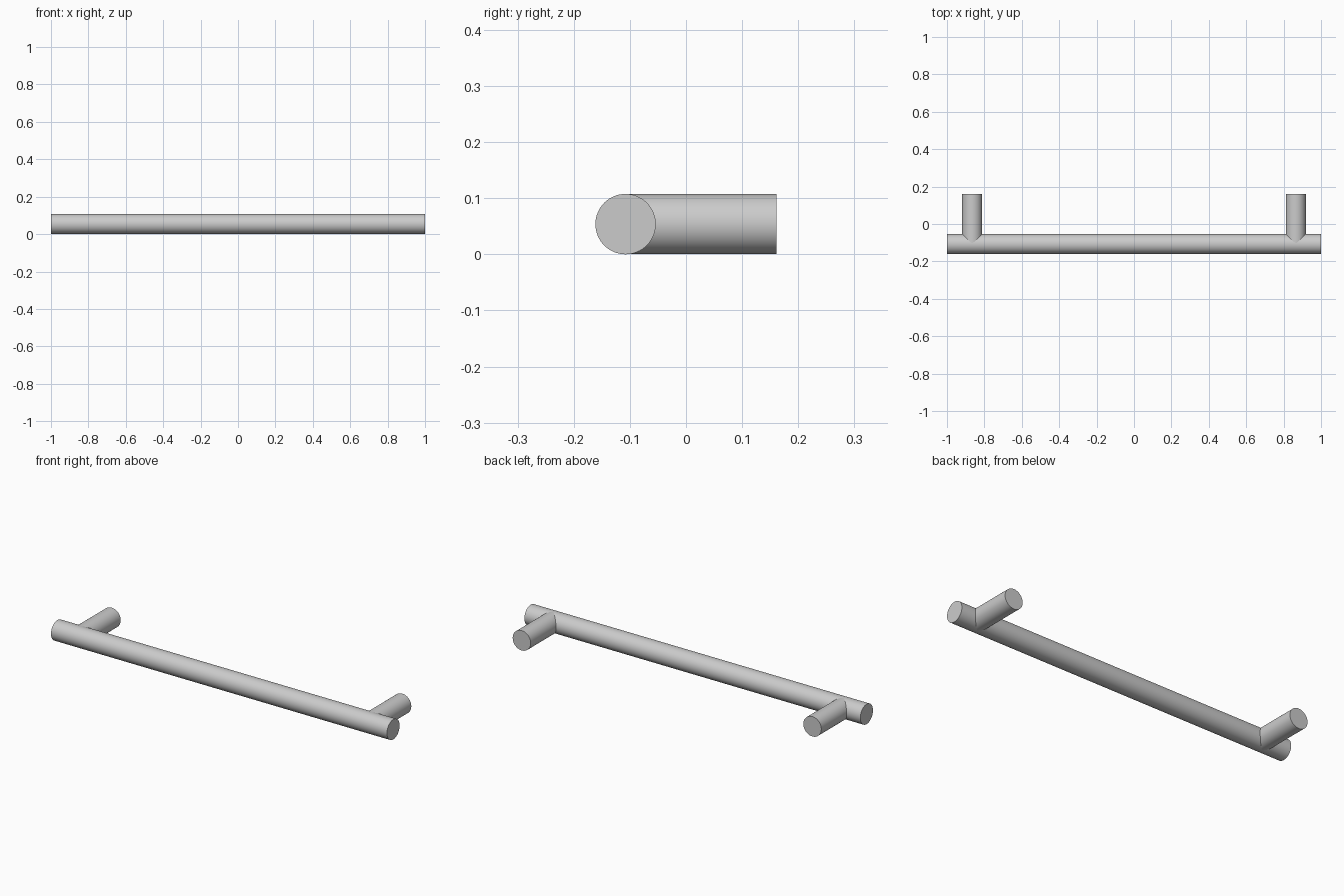
import bpy
from math import pi, radians

if "Cube" in bpy.data.objects:
    bpy.data.objects.remove(bpy.data.objects["Cube"])

R = 0.0538       # bar radius
BAR_Y = -0.1077  # bar axis
BACK_Y = 0.1615  # mounting face of the posts
POST_X = 0.865


def rod(name, radius, length, location, rotation):
    bpy.ops.mesh.primitive_cylinder_add(vertices=64, radius=radius, depth=length,
                                        location=location, rotation=rotation)
    ob = bpy.context.object
    ob.name = name
    bpy.ops.object.transform_apply(location=False, rotation=True, scale=True)
    bpy.ops.object.shade_smooth_by_angle(angle=radians(30))
    return ob


# Long grip bar
rod("handle_bar", R, 2.0, (0, BAR_Y, R), (0, pi / 2, 0))

# Two mounting posts, running from the bar's axis to the back
for side, x in (("left", -POST_X), ("right", POST_X)):
    rod(side + "_post", R - 0.0003, BACK_Y - BAR_Y,
        (x, (BACK_Y + BAR_Y) / 2, R), (pi / 2, 0, 0))
